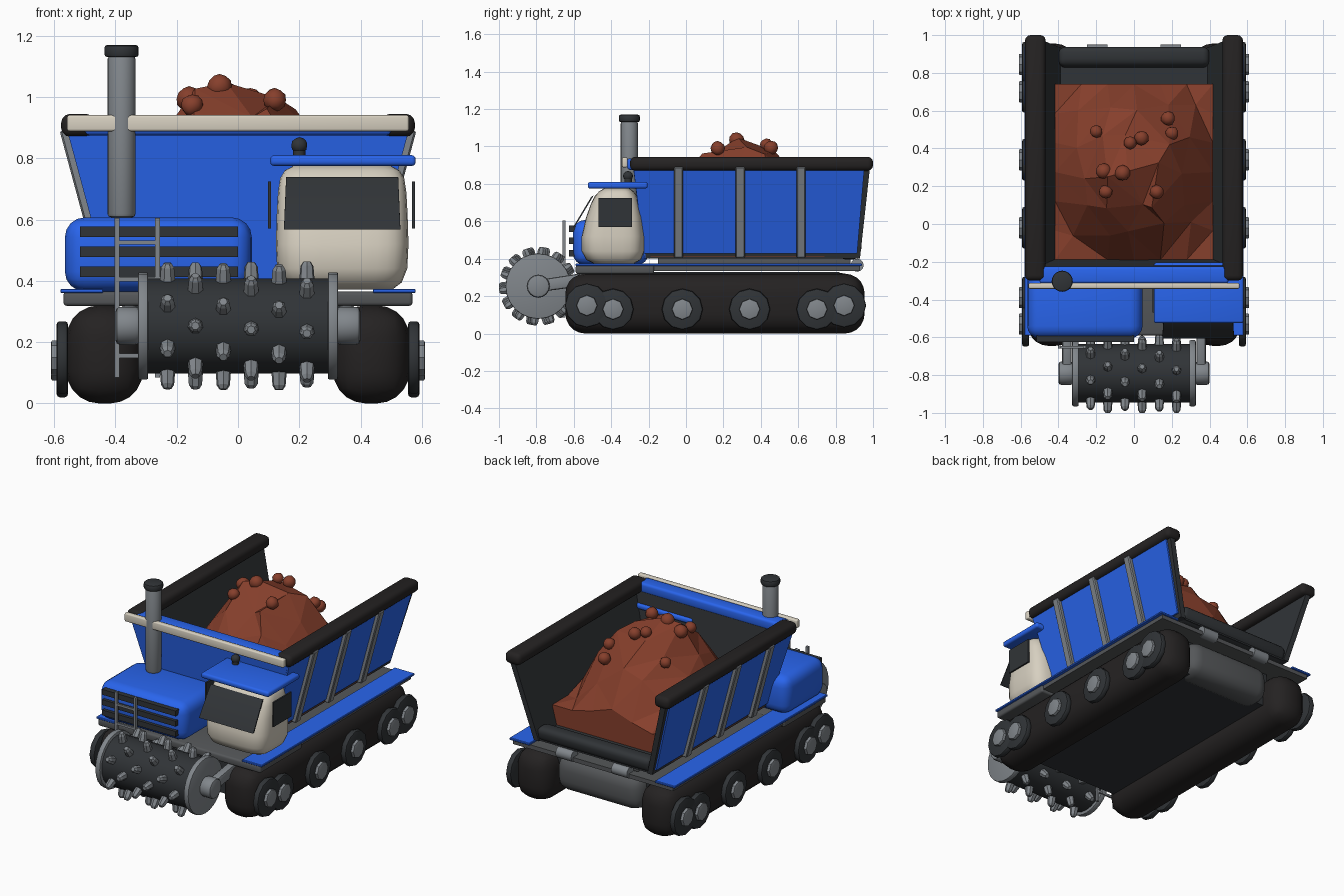
import bpy, bmesh, math, random
from mathutils import Vector, Matrix

if "Cube" in bpy.data.objects:
    bpy.data.objects.remove(bpy.data.objects["Cube"])

random.seed(4)
MATS = {}
COL = dict(blue=(.022, .13, .85, 1), black=(.018, .016, .016, 1), dark=(.03, .034, .038, 1),
           iron=(.09, .095, .1, 1), steel=(.22, .24, .26, 1), beige=(.68, .63, .53, 1), soil=(.24, .05, .025, 1))


def finish(name, bm, color, smooth=35):
    bmesh.ops.recalc_face_normals(bm, faces=bm.faces)
    me = bpy.data.meshes.new(name)
    bm.to_mesh(me)
    bm.free()
    if smooth:
        me.polygons.foreach_set("use_smooth", [True] * len(me.polygons))
        me.set_sharp_from_angle(angle=math.radians(smooth))
    if color not in MATS:
        MATS[color] = bpy.data.materials.new(color)
        MATS[color].diffuse_color = COL[color]
    me.materials.append(MATS[color])
    ob = bpy.data.objects.new(name, me)
    bpy.context.collection.objects.link(ob)
    return ob


def slab(name, quad, off, color, bevel=0, seg=3):
    """Four corners swept along an offset vector."""
    bm = bmesh.new()
    a = [bm.verts.new(p) for p in quad]
    b = [bm.verts.new(Vector(p) + Vector(off)) for p in quad]
    bm.faces.new(a)
    bm.faces.new(b[::-1])
    for i in range(4):
        j = (i + 1) % 4
        bm.faces.new((a[i], a[j], b[j], b[i]))
    if bevel:
        bmesh.ops.bevel(bm, geom=bm.edges[:], offset=bevel, segments=seg, profile=.5,
                        affect='EDGES', clamp_overlap=True)
    return finish(name, bm, color)


def box(name, x, y, z, color, bevel=0, seg=3):
    q = [(x[0], y[0], z[0]), (x[1], y[0], z[0]), (x[1], y[1], z[0]), (x[0], y[1], z[0])]
    return slab(name, q, (0, 0, z[1] - z[0]), color, bevel, seg)


def cyl(name, p, q, r, color, r2=None, n=20, bevel=0):
    p, q = Vector(p), Vector(q)
    d = q - p
    bm = bmesh.new()
    m = Matrix.Translation((p + q) / 2) @ d.to_track_quat('Z', 'Y').to_matrix().to_4x4()
    bmesh.ops.create_cone(bm, cap_ends=True, segments=n, radius1=r, radius2=r if r2 is None else r2,
                          depth=d.length, matrix=m)
    if bevel:
        rim = [e for e in bm.edges if any(len(f.verts) > 4 for f in e.link_faces)]
        bmesh.ops.bevel(bm, geom=rim, offset=bevel, segments=2, profile=.5, affect='EDGES')
    return finish(name, bm, color)


def ball(name, c, r, color, sub=2, smooth=35, jitter=0):
    bm = bmesh.new()
    bmesh.ops.create_icosphere(bm, subdivisions=sub, radius=r)
    for v in bm.verts:
        v.co = v.co * (1 + random.uniform(-jitter, jitter)) + Vector(c)
    return finish(name, bm, color, smooth)


# chassis, belly and deck
box("belly", (-.34, .34), (-.56, .82), (.11, .33), "dark")
box("rear_axle_housing", (-.3, .3), (.7, .9), (.1, .325), "iron", .08, 5)
box("deck", (-.56, .56), (-.58, .93), (.335, .362), "iron")
box("front_bumper", (-.57, .57), (-.59, -.17), (.318, .365), "iron", .012)
for s in (-1, 1):
    box("fender", (s * .44, s * .58), (-.59, .94), (.36, .374), "blue", .003, 1)
    box("bed_support", (s * .2, s * .28), (-.15, .88), (.36, .405), "iron", .008)
    cyl("bed_hinge", (s * .14, .915, .365), (s * .25, .915, .365), .035, "steel", n=12)

# tracks with road wheels
for s in (-1, 1):
    box("track", (s * .31, s * .56), (-.645, .955), (0, .32), "black", .105, 5)
    for y, z, r in ((-.53, .15, .118), (-.39, .13, .11), (-.02, .13, .11),
                    (.34, .13, .11), (.70, .13, .11), (.845, .15, .118)):
        cyl("road_wheel", (s * .555, y, z), (s * .592, y, z), r, "dark", n=12, bevel=.01)
        cyl("wheel_hub", (s * .58, y, z), (s * .61, y, z), .056, "steel", n=8, bevel=.006)

# engine hood with grille and ladder
box("engine_hood", (-.565, .045), (-.605, -.2), (.365, .607), "blue", .065, 4)
for z in (.43, .495, .56):
    box("grille_bar", (-.515, 0), (-.625, -.59), (z - .017, z + .017), "dark")
for x in (-.395, -.263):
    box("ladder_rail", (x - .008, x + .008), (-.66, -.644), (.085, .605), "steel")
for z in (.155, .28, .405, .525):
    box("ladder_rung", (-.395, -.263), (-.658, -.646), (z - .007, z + .007), "steel")

# exhaust stack
cyl("exhaust_stack", (-.38, -.303, .607), (-.38, -.303, 1.135), .046, "steel", bevel=.012)
cyl("exhaust_cap", (-.38, -.303, 1.13), (-.38, -.303, 1.17), .056, "dark", bevel=.01)

# cab: stacked rounded-rectangle rings (z, half width, y front, y back)
bm = bmesh.new()
rings = []
for z, hx, y0, y1 in ((.372, .165, -.49, -.28), (.395, .195, -.535, -.24), (.44, .213, -.558, -.222),
                      (.52, .217, -.558, -.222), (.62, .214, -.535, -.232), (.69, .21, -.51, -.247),
                      (.735, .203, -.488, -.262), (.76, .188, -.465, -.28), (.775, .16, -.44, -.3)):
    ring = []
    for k in range(32):
        a = math.tau * (k + .5) / 32
        c, s = math.cos(a), math.sin(a)
        ring.append(bm.verts.new((.34 + hx * math.copysign(abs(c) ** .5, c),
                                  (y0 + y1) / 2 + (y1 - y0) / 2 * math.copysign(abs(s) ** .5, s), z)))
    rings.append(ring)
for a, b in zip(rings, rings[1:]):
    for k in range(32):
        bm.faces.new((a[k], a[k - 1], b[k - 1], b[k]))
bm.faces.new(rings[0])
bm.faces.new(rings[-1])
finish("cab", bm, "beige", 50)
slab("windscreen", [(.15, -.605, .567), (.53, -.605, .567), (.523, -.505, .733), (.157, -.505, .733)],
     (0, .012, .006), "dark")
for x in (.103, .573):
    box("side_window", (x - .005, x + .005), (-.468, -.288), (.57, .725), "dark")
box("cab_roof", (.105, .58), (-.525, -.205), (.775, .81), "blue", .013)
ball("beacon", (.2, -.31, .842), .027, "dark")
cyl("beacon_stem", (.2, -.31, .8), (.2, -.31, .84), .02, "dark", n=12)

# dump bed: dark shell, blue panels, ribs, rails


def side_x(z):
    return .415 + (z - .4) * .27


for s in (-1, 1):
    def pt(y, z, out=0):
        return (s * (side_x(z) + out), y, z)
    slab("bed_side_wall", [pt(-.215, .4), pt(.93, .4), pt(.985, .9), pt(-.275, .9)], (-s * .035, 0, 0), "dark")
    slab("bed_side_panel", [pt(-.225, .427), pt(.915, .427), pt(.953, .875), pt(-.28, .875)],
         (s * .01, 0, 0), "blue")
    for y in (-.04, .29, .615):
        slab("bed_rib", [pt(y - .025, .405), pt(y + .025, .405), pt(y + .025, .89), pt(y - .025, .89)],
             (s * .035, 0, 0), "steel", .006, 1)
    box("bed_side_rail", (s * .468, s * .577), (-.3, 1), (.87, .945), "black", .028)
box("bed_floor", (-.415, .415), (-.21, .92), (.4, .43), "dark")
w0, w1 = side_x(.4), side_x(.9)
front = [(-w0, -.2, .4), (w0, -.2, .4), (w1, -.26, .9), (-w1, -.26, .9)]
slab("bed_front_wall", front, (0, .03, 0), "dark")
slab("bed_front_panel", front, (0, -.024, 0), "blue")
box("bed_front_beam", (-.5, .5), (-.315, -.225), (.875, .937), "blue", .015)
box("bed_front_bar", (-.558, .558), (-.343, -.312), (.888, .941), "beige", .008)
slab("bed_tail_lip", [(-.4, .82, .395), (.4, .82, .395), (.4, .925, .395), (-.4, .925, .395)],
     (0, .02, .095), "dark", .035)

# soil load


def heap(x, y):
    r2 = min(1, (x / .45) ** 2 * .95 + ((y - .29) / .49) ** 2)
    return .55 + .48 * (1 - r2 ** 1.1)


bm = bmesh.new()
bmesh.ops.create_grid(bm, x_segments=6, y_segments=6, size=1)
for v in bm.verts:
    edge = max(abs(v.co.x), abs(v.co.y)) > .99
    j = 0 if edge else .05
    x = v.co.x * .418 + random.uniform(-j, j)
    y = .275 + v.co.y * .465 + random.uniform(-j, j)
    v.co = (x, y, heap(x, y) + random.uniform(-j, j) * .7)
rim = [e for e in bm.edges if e.is_boundary]
ext = bmesh.ops.extrude_edge_only(bm, edges=rim)
for g in ext["geom"]:
    if isinstance(g, bmesh.types.BMVert):
        g.co.z = .408
bmesh.ops.holes_fill(bm, edges=[e for e in bm.edges if e.is_boundary], sides=0)
bmesh.ops.triangulate(bm, faces=bm.faces[:])
finish("soil_heap", bm, "soil", 0)
for x, y, r in ((-.2, .49, .034), (-.02, .43, .034), (.04, .455, .038), (.18, .56, .038), (.2, .48, .036),
                (-.16, .28, .041), (-.06, .27, .041), (-.15, .17, .036), (.12, .17, .038)):
    ball("soil_lump", (x, y, heap(x, y) + .01), r, "soil", 2, 40, .05)

# front cutting drum
cy, cz = -.79, .253
cyl("drum", (-.3, cy, cz), (.3, cy, cz), .155, "dark", n=24)
for s in (-1, 1):
    cyl("drum_end_disc", (s * .293, cy, cz), (s * .327, cy, cz), .175, "steel", n=24, bevel=.006)
    cyl("drum_hub", (s * .32, cy, cz), (s * .4, cy, cz), .062, "steel", n=16, bevel=.015)
    slab("drum_arm", [(s * .33, -.8, .22), (s * .33, -.8, .285), (s * .33, -.54, .325), (s * .33, -.54, .255)],
         (s * .05, 0, 0), "steel", .012, 2)
for i in range(6):
    x = -.23 + i * .091
    for k in range(7):
        a = math.tau / 7 * (k + (i % 2) * .5) + .06 * (i // 2)
        d = Vector((0, math.cos(a), math.sin(a)))
        c = Vector((x, cy, cz))
        cyl("drum_tooth", c + d * .145, c + d * .196, .026, "steel", .022, n=7)
        cyl("tooth_tip", c + d * .196, c + d * .21, .022, "steel", .013, n=7)

for m in bpy.data.materials:
    if m.users and not m.is_grease_pencil:
        m.use_nodes = True
        m.node_tree.nodes["Principled BSDF"].inputs["Base Color"].default_value = m.diffuse_color
